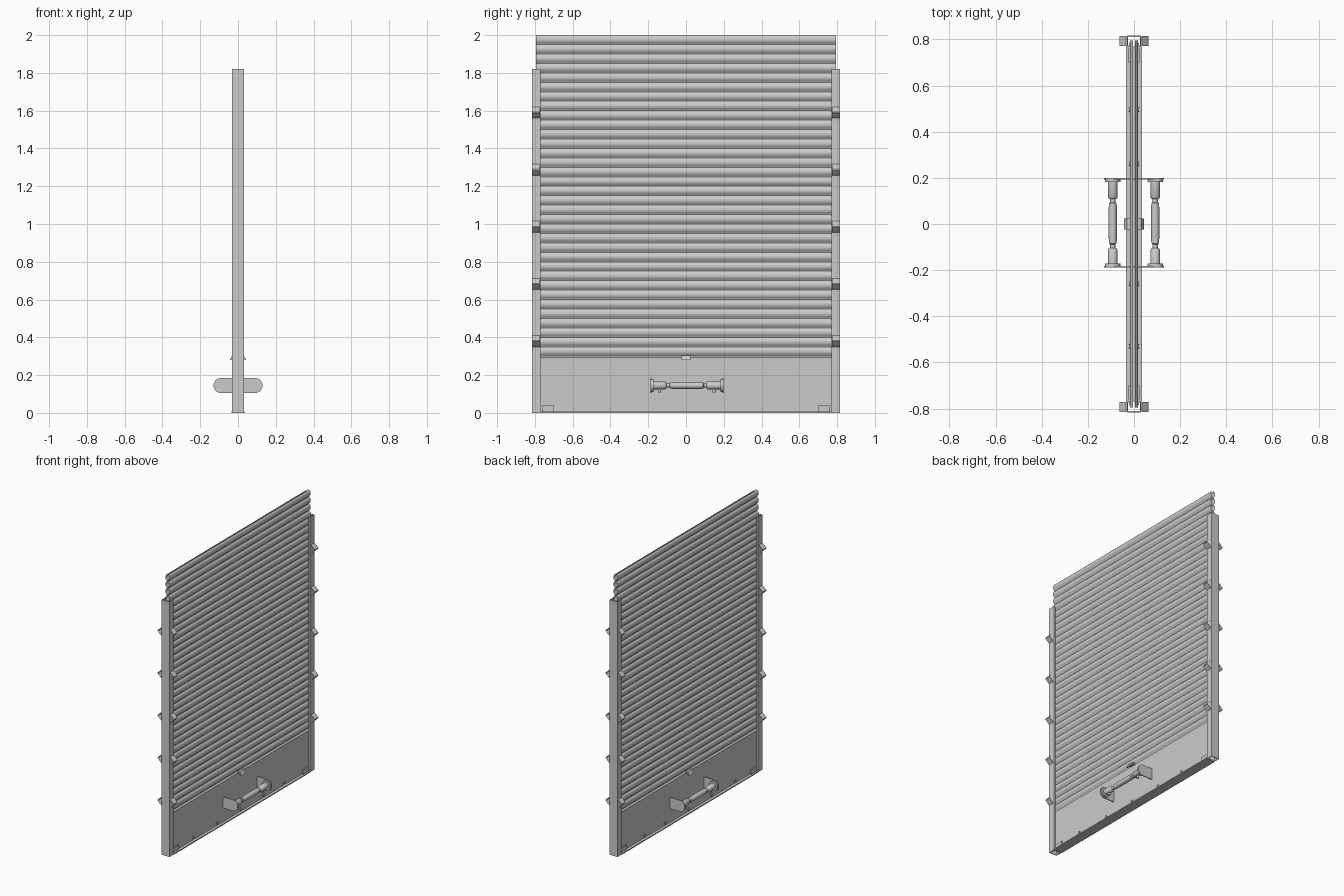
import bpy, bmesh, math
from mathutils import Matrix, Vector

if "Cube" in bpy.data.objects:
    bpy.data.objects.remove(bpy.data.objects["Cube"])


def finish(bm, name, smooth=False):
    me = bpy.data.meshes.new(name)
    bm.to_mesh(me)
    bm.free()
    ob = bpy.data.objects.new(name, me)
    bpy.context.collection.objects.link(ob)
    if smooth:
        bpy.ops.object.select_all(action='DESELECT')
        ob.select_set(True)
        bpy.context.view_layer.objects.active = ob
        bpy.ops.object.shade_smooth_by_angle(angle=math.radians(40))
    return ob


def box(name, x0, x1, y0, y1, z0, z1):
    bm = bmesh.new()
    bmesh.ops.create_cube(bm, size=1)
    for v in bm.verts:
        v.co = Vector(((x0 + x1) / 2 + v.co.x * (x1 - x0),
                       (y0 + y1) / 2 + v.co.y * (y1 - y0),
                       (z0 + z1) / 2 + v.co.z * (z1 - z0)))
    return finish(bm, name)


def sheet(name, pts, y0, y1, smooth=False):
    """Thin sheet: open (x, z) profile swept along y."""
    bm = bmesh.new()
    rows = [[bm.verts.new((x, y, z)) for x, z in pts] for y in (y0, y1)]
    for i in range(len(pts) - 1):
        bm.faces.new((rows[0][i], rows[1][i], rows[1][i + 1], rows[0][i + 1]))
    return finish(bm, name, smooth)


def prism(name, pts, offset):
    """Solid: closed 3D outline pushed along an offset."""
    bm = bmesh.new()
    f = bm.faces.new([bm.verts.new(p) for p in pts])
    top = bmesh.ops.extrude_face_region(bm, geom=[f])['geom']
    bmesh.ops.translate(bm, vec=offset,
                        verts=[v for v in top if isinstance(v, bmesh.types.BMVert)])
    bmesh.ops.recalc_face_normals(bm, faces=bm.faces)
    return finish(bm, name, True)


def cylinder(name, r, depth, center, axis, sides=12):
    bm = bmesh.new()
    rot = Vector((0, 0, 1)).rotation_difference(Vector(axis)).to_matrix().to_4x4()
    bmesh.ops.create_cone(bm, cap_ends=True, segments=sides, radius1=r, radius2=r,
                          depth=depth, matrix=Matrix.Translation(center) @ rot)
    return finish(bm, name, True)


def lathe_y(name, prof, x, z, sides=16):
    """Revolve (radius, y) profile about an axis parallel to y."""
    bm = bmesh.new()
    rings = [[bm.verts.new((x + r * math.cos(a), y, z + r * math.sin(a)))
              for a in (2 * math.pi * k / sides for k in range(sides))] for r, y in prof]
    for a, b in zip(rings, rings[1:]):
        for k in range(sides):
            n = (k + 1) % sides
            bm.faces.new((a[k], a[n], b[n], b[k]))
    bm.faces.new(rings[0])
    bm.faces.new(rings[-1])
    bmesh.ops.recalc_face_normals(bm, faces=bm.faces)
    return finish(bm, name, True)


def stadium(hx, hz, y, z, n=10):
    """Rounded-end outline in the xz plane."""
    pts = []
    for s, a0 in ((1, -math.pi / 2), (-1, math.pi / 2)):
        for k in range(n + 1):
            a = a0 + math.pi * k / n
            pts.append((s * (hx - hz) + hz * math.cos(a), y, z + hz * math.sin(a)))
    return pts


# slat profile: repeated bulges with narrow grooves
PITCH, Z0, COUNT = 0.05, 0.30, 34
bulge = [(0.005, 0.0), (0.006, 0.09), (0.012, 0.2), (0.016, 0.38),
         (0.017, 0.54), (0.016, 0.7), (0.012, 0.87), (0.006, 0.97)]
slats = [(x, Z0 + (i + t) * PITCH) for i in range(COUNT) for x, t in bulge]
slats.append((0.005, 2.0))

# guide rails: U channels with small return lips
for side, s in (("left", -1), ("right", 1)):
    half = [(0.031, 0.816), (0.031, 0.770), (0.018, 0.770), (0.018, 0.785),
            (0.021, 0.785), (0.021, 0.774), (0.027, 0.774), (0.027, 0.811)]
    outline = half + [(-x, y) for x, y in reversed(half)]
    prism("guide_rail_" + side, [(x, s * y, 0) for x, y in outline], (0, 0, 1.82))

# bottom bar
box("bottom_bar", -0.034, 0.034, -0.77, 0.77, 0, 0.008)

clip = [(0.033, -0.05), (0.034, -0.03), (0.048, -0.018), (0.063, -0.003),
        (0.063, 0.003), (0.048, 0.018), (0.034, 0.03), (0.033, 0.05)]
grip = [(0.021, -0.172), (0.021, -0.112), (0.017, -0.106), (0.011, -0.104), (0.011, -0.088),
        (0.017, -0.084), (0.018, -0.04), (0.018, 0.05), (0.017, 0.090), (0.011, 0.094),
        (0.011, 0.108), (0.017, 0.110), (0.021, 0.116), (0.021, 0.184)]

for face, m in (("front", 1), ("back", -1)):
    # corrugated curtain and flat bottom panel
    sheet("curtain_" + face, [(m * x, z) for x, z in slats], -0.795, 0.795, True)
    sheet("bottom_panel_" + face, [(m * 0.015, 0.008), (m * 0.015, 0.292), (m * 0.005, Z0)],
          -0.795, 0.795)
    # handle grip with its set screws
    lathe_y("handle_grip_" + face, grip, m * 0.092, 0.145)
    for y in (-0.14, 0.148):
        cylinder("grip_screw_" + face, 0.008, 0.02, (m * 0.092, y, 0.118), (0, 0, 1))
    # handle end flanges, thicker toward the outer end
    for y in (-0.178, 0.190):
        cylinder("grip_flange_" + face, 0.034, 0.014, (m * 0.092, y, 0.145), (0, 1, 0), 20)
    # rivets and corner brackets along the bottom edge
    for y in (-0.53, -0.26, 0, 0.26, 0.495):
        cylinder("rivet_" + face, 0.009, 0.008, (m * 0.018, y, 0.028), (1, 0, 0))
    for s in (-1, 1):
        ys = sorted((s * 0.70, s * 0.76))
        xs = sorted((m * 0.015, m * 0.023))
        box("corner_bracket_" + face, *xs, *ys, 0.008, 0.04)
        # bent sheet clips on the rails
        for k in range(5):
            cz = 0.38 + 0.3025 * k
            ys = sorted((s * 0.772, s * 0.815))
            sheet("rail_clip_" + face, [(m * x, cz + z) for x, z in clip], *ys)
    # latch tab above the handle
    tab = [(m * 0.012, -0.024, 0.305), (m * 0.030, -0.024, 0.305),
           (m * 0.044, -0.024, 0.280), (m * 0.036, -0.024, 0.280),
           (m * 0.026, -0.024, 0.296), (m * 0.012, -0.024, 0.296)]
    prism("latch_tab_" + face, tab, (0, 0.048, 0))

# handle side plates pass through to both faces
for y in (-0.189, 0.193):
    prism("handle_plate", stadium(0.13, 0.04, y, 0.145), (0, 0.006, 0))
